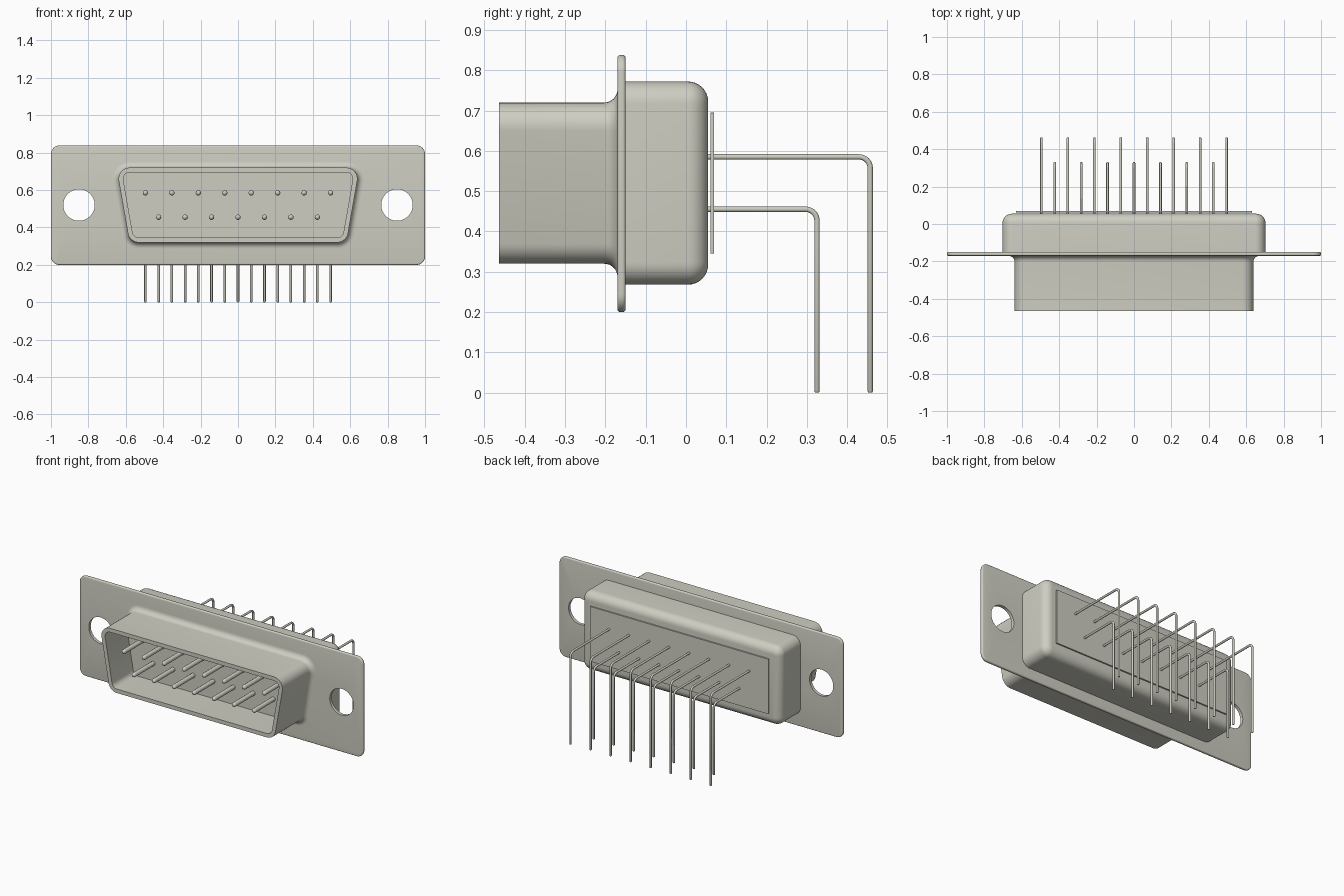
import bpy, bmesh, math
from mathutils import Vector

if "Cube" in bpy.data.objects:
    bpy.data.objects.remove(bpy.data.objects["Cube"], do_unlink=True)

metal = bpy.data.materials.new("warm_grey_metal")
metal.use_nodes = True
GREY = (0.62, 0.615, 0.54, 1.0)
metal.diffuse_color = GREY
metal.node_tree.nodes["Principled BSDF"].inputs["Base Color"].default_value = GREY


def finish(obj, angle=35):
    """Make the object active, colour it and smooth its rounded faces."""
    bpy.ops.object.select_all(action='DESELECT')
    obj.select_set(True)
    bpy.context.view_layer.objects.active = obj
    if not obj.data.materials:
        obj.data.materials.append(metal)
    bpy.ops.object.shade_smooth_by_angle(angle=math.radians(angle))
    return obj


def outline(corners, r, grow=0.0, steps=8):
    """Counter-clockwise (x, z) outline with corners of radius r, grown outwards."""
    pts, n = [], len(corners)
    for i in range(n):
        p = Vector(corners[i])
        d0 = (p - Vector(corners[i - 1])).normalized()
        d1 = (Vector(corners[(i + 1) % n]) - p).normalized()
        n0, n1 = Vector((d0.y, -d0.x)), Vector((d1.y, -d1.x))
        centre = p - (n0 + n1) * (r / (1 + n0.dot(n1)))
        a0, turn = math.atan2(n0.y, n0.x), math.acos(n0.dot(n1))
        for k in range(steps + 1):
            a = a0 + turn * k / steps
            pts.append(centre + Vector((math.cos(a), math.sin(a))) * (r + grow))
    return pts


def loft(name, corners, r, rings):
    """Solid through outlines; each ring is (y, outward growth)."""
    bm = bmesh.new()
    loops = [[bm.verts.new((p.x, y, p.y)) for p in outline(corners, r, g)] for y, g in rings]
    for a, b in zip(loops, loops[1:]):
        for i in range(len(a)):
            j = (i + 1) % len(a)
            bm.faces.new((a[i], a[j], b[j], b[i]))
    bm.faces.new(loops[0])
    bm.faces.new(loops[-1])
    bmesh.ops.recalc_face_normals(bm, faces=bm.faces)
    mesh = bpy.data.meshes.new(name)
    bm.to_mesh(mesh)
    bm.free()
    obj = bpy.data.objects.new(name, mesh)
    bpy.context.collection.objects.link(obj)
    return finish(obj)


def box(x, z0, z1):
    return [(-x, z0), (x, z0), (x, z1), (-x, z1)]


def arc(n, start=0.0, end=math.pi / 2):
    return [start + (end - start) * k / n for k in range(n + 1)]


def rods(name, paths, radius):
    """Round rods along paths of (x, y, z, relative radius)."""
    curve = bpy.data.curves.new(name, 'CURVE')
    curve.dimensions = '3D'
    curve.bevel_depth = radius
    curve.bevel_resolution = 3
    curve.use_fill_caps = True
    for path in paths:
        s = curve.splines.new('POLY')
        s.points.add(len(path) - 1)
        for pt, (x, y, z, k) in zip(s.points, path):
            pt.co = (x, y, z, 1)
            pt.radius = k
    curve.materials.append(metal)
    obj = bpy.data.objects.new(name, curve)
    bpy.context.collection.objects.link(obj)
    bpy.ops.object.select_all(action='DESELECT')
    obj.select_set(True)
    bpy.context.view_layer.objects.active = obj
    bpy.ops.object.convert(target='MESH')
    return finish(bpy.context.view_layer.objects.active, 50)


# Mounting flange with softened rim
soft = 0.007
rim = [(-0.17 + soft * (1 - math.sin(t)), -soft * (1 - math.cos(t))) for t in arc(4, math.pi / 2, 0)]
rim += [(-0.15 - soft * (1 - math.sin(t)), -soft * (1 - math.cos(t))) for t in arc(4)]
flange = loft("mounting_flange", box(1.0, 0.20, 0.838), 0.045, rim)

# Screw holes
for side in (-1, 1):
    bpy.ops.mesh.primitive_cylinder_add(vertices=48, radius=0.084, depth=0.2,
                                        location=(side * 0.85, -0.16, 0.52),
                                        rotation=(math.pi / 2, 0, 0))
    cutter = bpy.context.object
    cutter.name = "hole_cutter"
    cutter.hide_render = True
    cut = flange.modifiers.new("screw_hole", 'BOOLEAN')
    cut.operation = 'DIFFERENCE'
    cut.solver = 'EXACT'
    cut.object = cutter
    bpy.context.view_layer.objects.active = flange
    bpy.ops.object.modifier_apply(modifier=cut.name)
    bpy.data.objects.remove(cutter, do_unlink=True)
finish(flange)

# Hollow D-shaped front shell, flared where it meets the flange
trapezoid = [(-0.58, 0.32), (0.58, 0.32), (0.65, 0.72), (-0.65, 0.72)]
flare = 0.033
profile = [(-0.165, flare)]
profile += [(-0.17 - flare * (1 - math.sin(t)), flare * (1 - math.cos(t)))
            for t in arc(8, math.pi / 2, 0)]
profile += [(-0.464, 0.0), (-0.464, -0.025), (-0.25, -0.025)]
loft("front_shell", trapezoid, 0.06, profile)

# Rear housing with rounded back edges
fillet = 0.05
profile = [(-0.155, 0.0)]
profile += [(0.055 - fillet * (1 - math.sin(t)), -fillet * (1 - math.cos(t))) for t in arc(8)]
loft("rear_housing", box(0.703, 0.268, 0.772), 0.055, profile)

# Thin rear insulator plate
loft("rear_plate", box(0.63, 0.345, 0.695), 0.002, [(0.061, 0), (0.070, 0)])

# Contacts: round-nosed front pins and bent rear leads, in two staggered rows
PITCH, LEAD, PIN, BEND = 0.1414, 0.007, 0.0145, 0.028
for row, count, z, reach in (("upper", 8, 0.585, 0.457), ("lower", 7, 0.455, 0.325)):
    xs = [(i - (count - 1) / 2) * PITCH for i in range(count)]
    nose = [(-0.44 - PIN * math.sin(t), max(math.cos(t), 0.05)) for t in arc(5)]
    rods(row + "_front_pins",
         [[(x, -0.24, z, 1)] + [(x, y, z, k) for y, k in nose] for x in xs], PIN)
    bend = [(reach - BEND * (1 - math.sin(t)), z - BEND * (1 - math.cos(t))) for t in arc(8)]
    rods(row + "_rear_leads",
         [[(x, 0.04, z, 1)] + [(x, y, h, 1) for y, h in bend]
          + [(x, reach, 0.004, 1), (x, reach, 0.001, 0.75), (x, reach, 0.0, 0.5)] for x in xs], LEAD)
